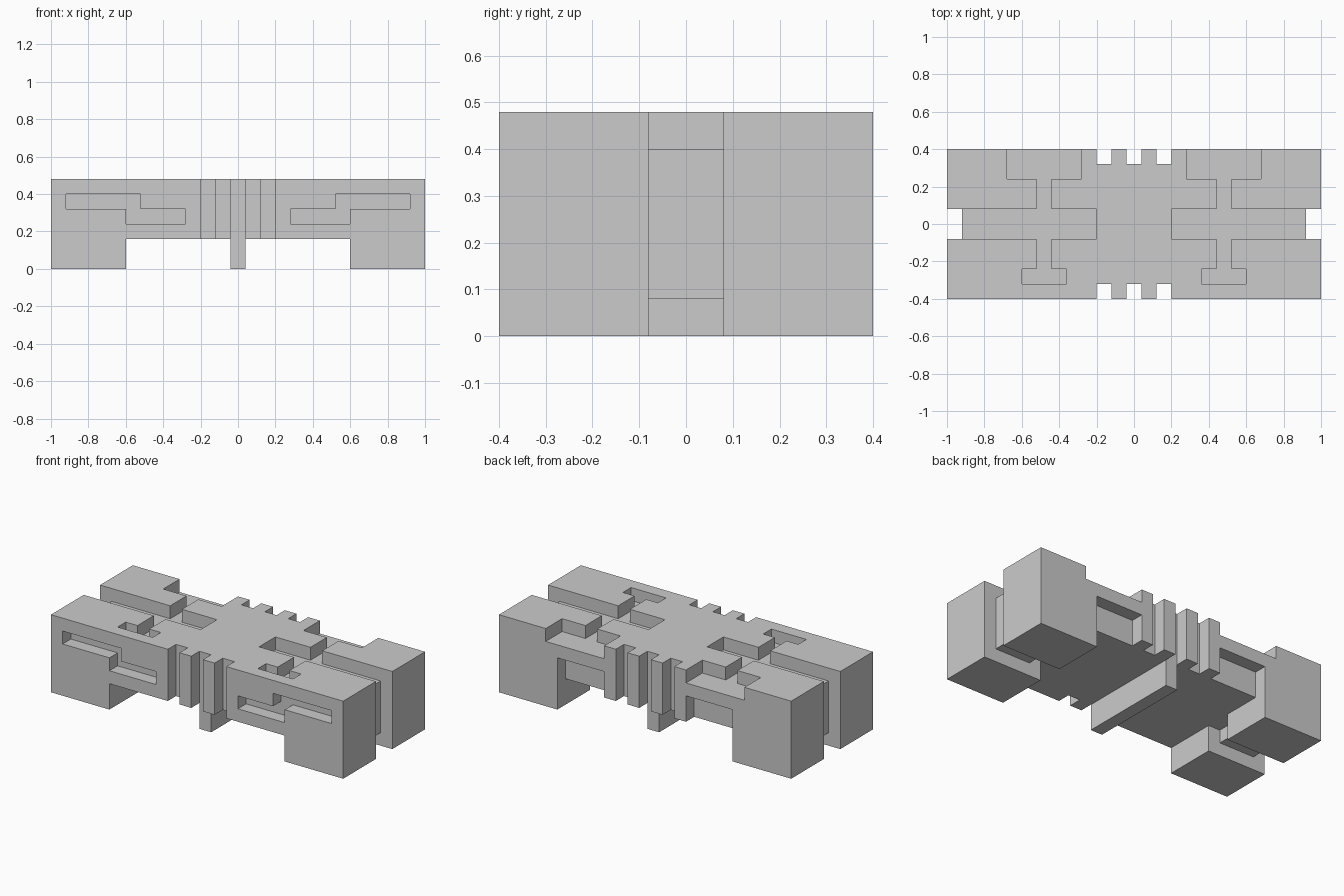
import bpy, bmesh
from mathutils import Vector

if "Cube" in bpy.data.objects:
    bpy.data.objects.remove(bpy.data.objects["Cube"])

U = 0.08                      # everything sits on one 0.08 block module
NX, NY, NZ = 25, 10, 6        # blocks along x, y and z


def centre(c):
    """Middle of a block in world units."""
    return Vector(((c[0] + 0.5) * U - 1, (c[1] + 0.5) * U - 0.4, (c[2] + 0.5) * U))


def carve(cells, x, y, z):
    """Cut a box away on both sides of x = 0 (x range is measured as |x|)."""
    def inside(c):
        p = centre(c)
        return x[0] < abs(p.x) < x[1] and y[0] < p.y < y[1] and z[0] < p.z < z[1]
    return {c for c in cells if not inside(c)}


def build(name, cells):
    """Skin the blocks and merge the flat areas into large faces."""
    bm = bmesh.new()
    corners = {}

    def vert(key):
        if key not in corners:
            corners[key] = bm.verts.new((key[0] * U - 1, key[1] * U - 0.4, key[2] * U))
        return corners[key]

    for c in sorted(cells):
        for axis in range(3):
            for side in (0, 1):
                near = list(c)
                near[axis] += 2 * side - 1
                if tuple(near) in cells:
                    continue
                a, b = (axis + 1) % 3, (axis + 2) % 3
                loop = []
                for da, db in ((0, 0), (1, 0), (1, 1), (0, 1)):
                    k = list(c)
                    k[axis] += side
                    k[a] += da
                    k[b] += db
                    loop.append(vert(tuple(k)))
                bm.faces.new(loop if side else loop[::-1])
    bm.normal_update()
    bmesh.ops.dissolve_limit(bm, angle_limit=0.02, verts=bm.verts[:], edges=bm.edges[:])
    bmesh.ops.triangulate(bm, faces=[f for f in bm.faces if len(f.verts) > 4])
    mesh = bpy.data.meshes.new(name)
    bm.to_mesh(mesh)
    bm.free()
    obj = bpy.data.objects.new(name, mesh)
    bpy.context.collection.objects.link(obj)
    return obj


cuts = [
    # arch underneath, leaving four legs
    ((0, 0.6), (-1, 1), (0, 0.16)),
    # gap between the legs, round the lowered end block
    ((0.6, 0.68), (-0.08, 0.08), (0, 0.16)),
    ((0.68, 1), (-0.08, 0.08), (0, 0.08)),
    ((0.92, 1), (-0.08, 0.08), (0, 1)),
    # top centre slot, cross channel, open back bay and closed front bay
    ((0.2, 1), (-0.08, 0.08), (0.4, 1)),
    ((0.44, 0.52), (-0.24, 0.24), (0.4, 1)),
    ((0.28, 0.68), (0.24, 1), (0.4, 1)),
    ((0.36, 0.6), (-0.32, -0.24), (0.4, 1)),
    # stepped groove on the front
    ((0.28, 0.6), (-1, -0.32), (0.24, 0.32)),
    ((0.52, 0.92), (-1, -0.32), (0.32, 0.4)),
    # recess low on the back
    ((0.28, 0.6), (0.32, 1), (0.16, 0.32)),
]
# upright grip flutes in the middle of front and back
for x in ((-1, 0.04), (0.12, 0.2)):
    for y in ((-1, -0.32), (0.32, 1)):
        cuts.append((x, y, (0, 1)))

body = {(i, j, k) for i in range(NX) for j in range(NY) for k in range(NZ)}
for cut in cuts:
    body = carve(body, *cut)
build("grooved_body", body)
